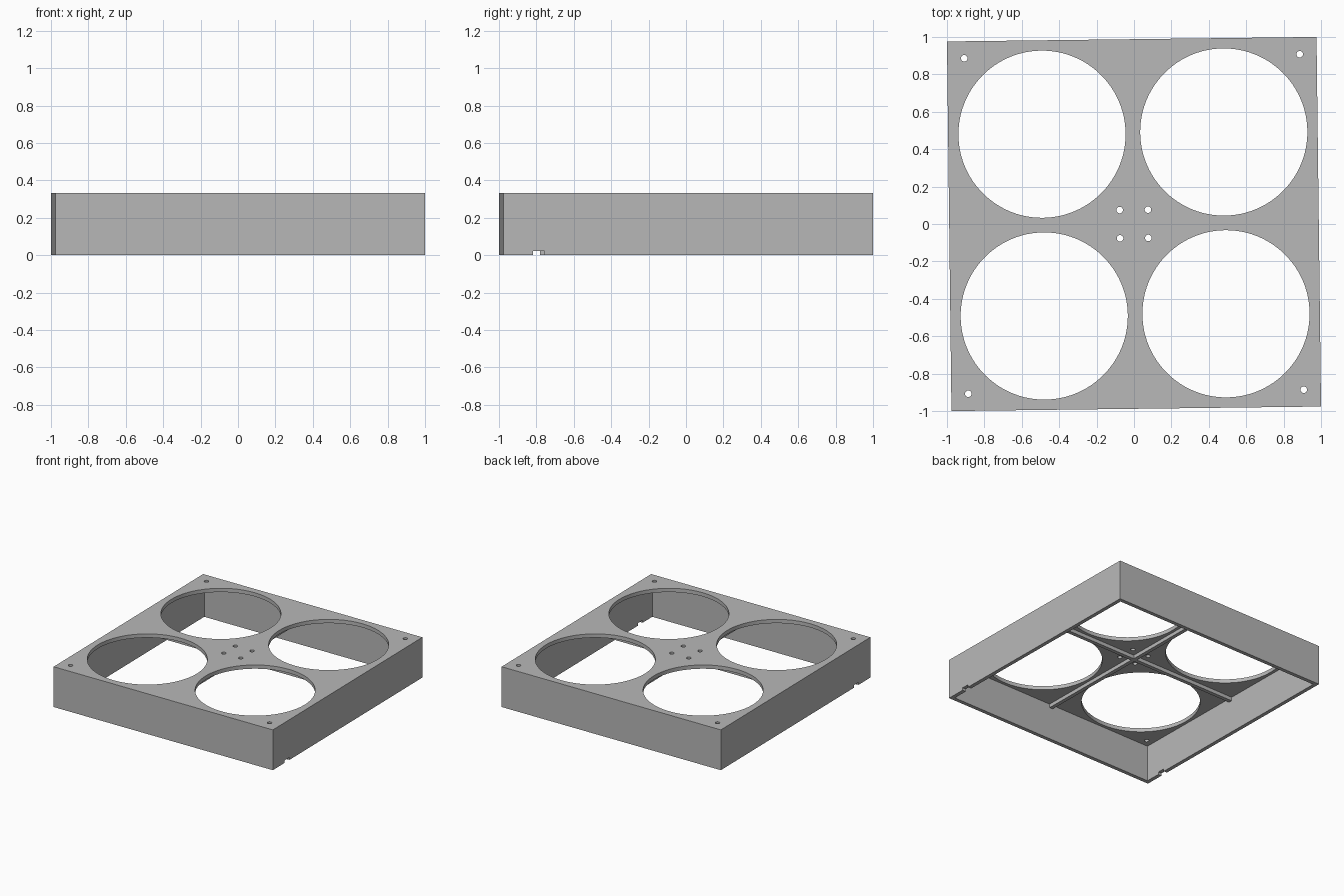
import bpy
from math import radians

if "Cube" in bpy.data.objects:
    bpy.data.objects.remove(bpy.data.objects["Cube"], do_unlink=True)

# Main dimensions
HALF, HEIGHT = 0.988, 0.331
WALL = 0.031                  # walls, top plate and ribs
INNER = HALF - WALL
PLATE_Z = HEIGHT - WALL       # underside of the top plate
FAN, FAN_R = 0.486, 0.447     # fan opening offset and radius
SCREW_R = 0.0175
SIGNS = [(x, y) for x in (-1, 1) for y in (-1, 1)]


def box(name, low, high):
    """Axis-aligned box between two corners."""
    bpy.ops.mesh.primitive_cube_add(size=1)
    ob = bpy.context.object
    ob.name = name
    for v in ob.data.vertices:
        for i in range(3):
            v.co[i] = low[i] if v.co[i] < 0 else high[i]
    return ob


def drill(name, x, y, radius, sides):
    """Vertical cylinder passing through the top plate."""
    bpy.ops.mesh.primitive_cylinder_add(
        vertices=sides, radius=radius, depth=0.2, location=(x, y, HEIGHT))
    ob = bpy.context.object
    ob.name = name
    return ob


def combine(target, tool, operation):
    """Apply a boolean and discard the tool."""
    mod = target.modifiers.new(tool.name, "BOOLEAN")
    mod.object, mod.operation, mod.solver = tool, operation, "EXACT"
    bpy.context.view_layer.objects.active = target
    bpy.ops.object.modifier_apply(modifier=mod.name)
    bpy.data.objects.remove(tool, do_unlink=True)


# Open-bottomed housing
housing = box("fan_housing", (-HALF, -HALF, 0), (HALF, HALF, HEIGHT))
combine(housing, box("cavity", (-INNER, -INNER, -0.1), (INNER, INNER, PLATE_Z)),
        "DIFFERENCE")

# Crossed ribs under the plate, set into plate and walls
reach, half_rib = INNER + WALL / 2, WALL / 2
rib_low, rib_high = PLATE_Z - 0.03, PLATE_Z + WALL / 2
ribs = box("rib_across", (-reach, -half_rib, rib_low), (reach, half_rib, rib_high))
combine(ribs, box("rib_along", (-half_rib, -reach, rib_low),
                  (half_rib, reach, rib_high)), "UNION")
combine(housing, ribs, "UNION")

# Fan openings with inner and outer screw holes
for sx, sy in SIGNS:
    combine(housing, drill("fan_opening", sx * FAN, sy * FAN, FAN_R, 96), "DIFFERENCE")
    for offset in (0.0755, 0.897):
        combine(housing, drill("screw_hole", sx * offset, sy * offset, SCREW_R, 24),
                "DIFFERENCE")

# Cable notches at the bottom of both side walls
combine(housing, box("cable_notch", (-1.2, -0.831, -0.1), (1.2, -0.769, 0.021)),
        "DIFFERENCE")

# Single grey colour
grey = bpy.data.materials.new("plain_grey")
grey.use_nodes = True
colour = (0.48, 0.48, 0.48, 1)
grey.diffuse_color = colour
grey.node_tree.nodes["Principled BSDF"].inputs["Base Color"].default_value = colour
housing.data.materials.clear()
housing.data.materials.append(grey)

# Slight turn of the whole part, with sharp edges kept
housing.rotation_euler.z = radians(0.7)
bpy.ops.object.select_all(action="DESELECT")
housing.select_set(True)
bpy.context.view_layer.objects.active = housing
bpy.ops.object.shade_smooth_by_angle(angle=radians(30))
